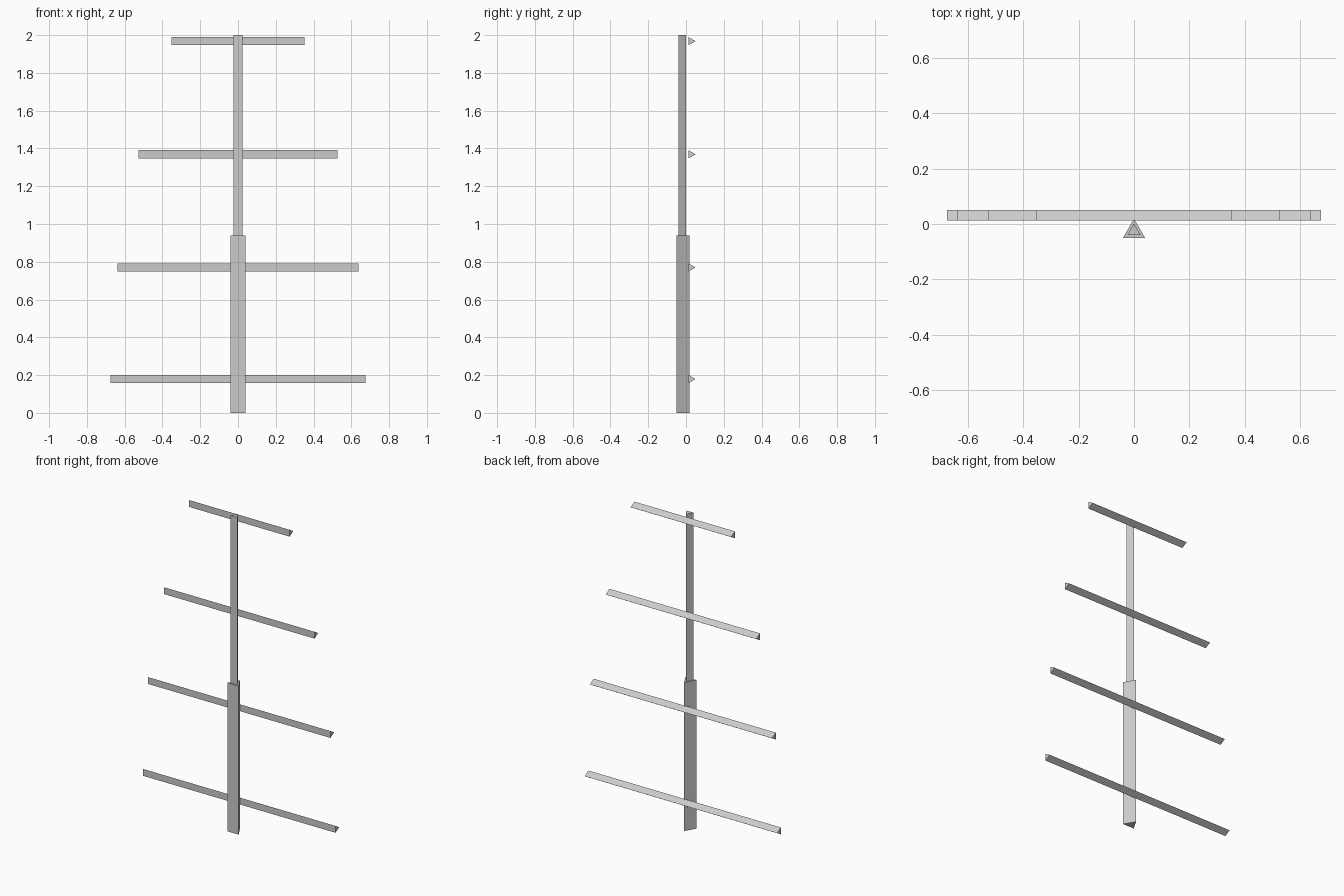
import bpy, bmesh
from mathutils import Matrix, Vector

if "Cube" in bpy.data.objects:
    bpy.data.objects.remove(bpy.data.objects["Cube"])


def tri_prism(name, radius, length, axis, loc):
    """Three-sided rod centred on loc, one ridge pointing to +y."""
    bm = bmesh.new()
    bmesh.ops.create_cone(bm, cap_ends=True, segments=3,
                          radius1=radius, radius2=radius, depth=length)
    # turn so that one ridge faces the back
    ridge = max(bm.verts, key=lambda v: v.co.z).co
    turn = ridge.xy.to_3d().rotation_difference(Vector((0, 1, 0))).to_matrix()
    bmesh.ops.transform(bm, matrix=turn.to_4x4(), verts=bm.verts)
    if axis == 'X':
        bmesh.ops.transform(bm, matrix=Matrix.Rotation(1.5707963, 4, 'Y'), verts=bm.verts)
    me = bpy.data.meshes.new(name)
    bm.to_mesh(me)
    bm.free()
    ob = bpy.data.objects.new(name, me)
    ob.location = loc
    bpy.context.collection.objects.link(ob)
    return ob


# Mast: thick lower half, thin upper half
JOINT = 0.94
tri_prism("lower_mast", 0.046, JOINT, 'Z', (0, -0.027, JOINT / 2))
tri_prism("upper_mast", 0.0275, 2 - JOINT, 'Z', (0, -0.0265, (2 + JOINT) / 2))

# Crossbars, shorter towards the top
for i, (z, half) in enumerate([(0.179, 0.674), (0.77, 0.638), (1.369, 0.527), (1.968, 0.352)]):
    tri_prism(f"crossbar_{i + 1}", 0.025, half * 2, 'X', (0, 0.0255, z))
